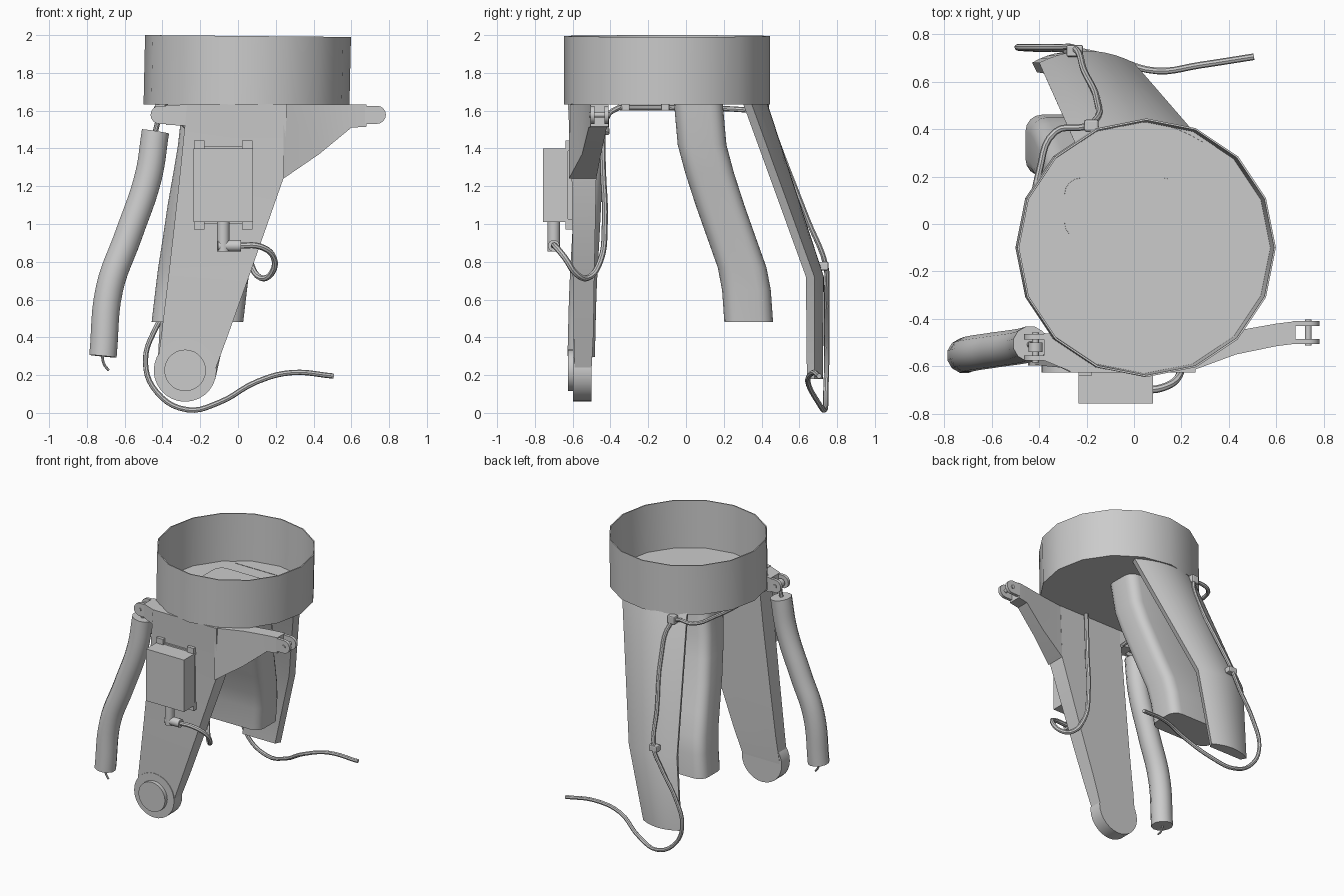
import bpy, bmesh, math
from mathutils import Vector

if "Cube" in bpy.data.objects:
    bpy.data.objects.remove(bpy.data.objects["Cube"])


def finish(name, bm, smooth=True):
    bmesh.ops.recalc_face_normals(bm, faces=bm.faces)
    me = bpy.data.meshes.new(name)
    bm.to_mesh(me)
    bm.free()
    ob = bpy.data.objects.new(name, me)
    bpy.context.collection.objects.link(ob)
    if smooth:
        bpy.ops.object.select_all(action='DESELECT')
        ob.select_set(True)
        bpy.context.view_layer.objects.active = ob
        bpy.ops.object.shade_smooth_by_angle(angle=math.radians(32))
    return ob


def loft(name, sections, smooth=True):
    """Skin a list of closed point loops and cap both ends."""
    bm = bmesh.new()
    rings = [[bm.verts.new(p) for p in s] for s in sections]
    n = len(rings[0])
    for a, b in zip(rings, rings[1:]):
        for i in range(n):
            j = (i + 1) % n
            bm.faces.new((a[i], a[j], b[j], b[i]))
    bm.faces.new(rings[0])
    bm.faces.new(rings[-1])
    return finish(name, bm, smooth)


def cyl(name, a, b, r, seg=20):
    a, d = Vector(a), Vector(b) - Vector(a)
    q = d.to_track_quat('Z', 'Y')
    ring = [q @ Vector((r * math.cos(t * math.tau / seg), r * math.sin(t * math.tau / seg), 0))
            for t in range(seg)]
    return loft(name, [[a + p for p in ring], [a + d + p for p in ring]])


def box(name, lo, hi, bevel=0.0):
    loop = [(lo[0], lo[1]), (hi[0], lo[1]), (hi[0], hi[1]), (lo[0], hi[1])]
    ob = loft(name, [[(x, y, z) for x, y in loop] for z in (lo[2], hi[2])], False)
    if bevel:
        m = ob.modifiers.new("bevel", 'BEVEL')
        m.width, m.segments = bevel, 2
    return ob


def tube(name, pts, r, sides=2, res=5):
    """Round hose through the given points."""
    cu = bpy.data.curves.new(name, 'CURVE')
    cu.dimensions = '3D'
    cu.bevel_depth, cu.bevel_resolution, cu.resolution_u = r, sides, res
    cu.use_fill_caps = True
    sp = cu.splines.new('BEZIER')
    sp.bezier_points.add(len(pts) - 1)
    for bp, p in zip(sp.bezier_points, pts):
        bp.co = p
        bp.handle_left_type = bp.handle_right_type = 'AUTO'
    tmp = bpy.data.objects.new(name, cu)
    bpy.context.collection.objects.link(tmp)
    bpy.context.view_layer.update()
    me = bpy.data.meshes.new_from_object(tmp.evaluated_get(bpy.context.evaluated_depsgraph_get()))
    bpy.data.objects.remove(tmp)
    bm = bmesh.new()
    bm.from_mesh(me)
    bmesh.ops.remove_doubles(bm, verts=bm.verts, dist=0.0001)
    return finish(name, bm)


# Open-topped 16-sided collar with floor, leaning very slightly
C = (0.045, -0.1)


def circle(r, z, dx=0.0):
    return [(C[0] + dx + r * math.cos(i * math.tau / 16), C[1] + r * math.sin(i * math.tau / 16),
             z - 0.005 * math.cos(i * math.tau / 16) * (z > 1.8)) for i in range(16)]


loft("collar", [circle(0.53, 1.64), circle(0.537, 1.995, 0.008), circle(0.545, 1.995, 0.008),
                circle(0.545, 1.632)])

# Main front leg: tapered slab
rows = [(1.635, -0.27, 0.26, -0.625, -0.47), (1.24, -0.31, 0.24, -0.605, -0.475),
        (0.75, -0.365, 0.068, -0.60, -0.485), (0.42, -0.405, -0.05, -0.595, -0.49),
        (0.23, -0.43, -0.12, -0.59, -0.50)]
loft("front_leg", [[(l, f, z), (r, f, z), (r, b, z), (l, b, z)] for z, l, r, f, b in rows])


def arm(name, stations):
    loft(name, [[(x, f, lo), (x, b, lo), (x, b, hi), (x, f, hi)] for x, f, b, lo, hi in stations])


# Swept arms at the top of the front leg
arm("right_arm", [(0.24, -0.62, -0.475, 1.24, 1.632), (0.43, -0.55, -0.45, 1.37, 1.632),
                  (0.60, -0.515, -0.42, 1.51, 1.632), (0.68, -0.505, -0.41, 1.515, 1.632)])
arm("left_arm", [(-0.27, -0.62, -0.47, 1.52, 1.632), (-0.38, -0.575, -0.46, 1.525, 1.63)])

# Fork lugs and pins at both arm tips
for side, x0, x1, ys in (("right", 0.67, 0.735, (-0.495, -0.42)),
                         ("left", -0.37, -0.415, (-0.565, -0.475))):
    for k, y in enumerate(ys):
        box(f"{side}_lug_{k}", (min(x0, x1), y - 0.011, 1.53), (max(x0, x1), y + 0.011, 1.626))
        cyl(f"{side}_lug_eye_{k}", (x1, y - 0.011, 1.578), (x1, y + 0.011, 1.578), 0.048, 16)
    cyl(f"{side}_pin", (x1, ys[0] - 0.018, 1.578), (x1, ys[1] + 0.018, 1.578), 0.014, 12)

# Round foot of the front leg with raised boss
cyl("foot_disc", (-0.28, -0.597, 0.225), (-0.28, -0.50, 0.225), 0.166, 28)
cyl("foot_boss", (-0.28, -0.625, 0.225), (-0.28, -0.59, 0.225), 0.11, 28)

# Hanging side tube with link and tail wire
tube("side_tube", [(-0.437, -0.505, 1.49), (-0.475, -0.515, 1.25), (-0.58, -0.53, 0.94),
                   (-0.68, -0.545, 0.66), (-0.715, -0.555, 0.30)], 0.075, 4, 6)
cyl("side_tube_link", (-0.44, -0.508, 1.48), (-0.415, -0.515, 1.58), 0.014, 10)
cyl("side_tube_eye", (-0.415, -0.54, 1.578), (-0.415, -0.50, 1.578), 0.03, 12)
tube("side_tube_wire", [(-0.72, -0.555, 0.31), (-0.71, -0.556, 0.26), (-0.685, -0.56, 0.225)], 0.007)

# Control box with mounting bracket and corner lugs
box("control_box", (-0.235, -0.757, 1.01), (0.08, -0.625, 1.40))
box("box_bracket", (-0.225, -0.627, 1.0), (0.07, -0.60, 1.41))
for i, x in enumerate((-0.205, 0.05)):
    for j, z in enumerate((1.415, 1.0)):
        box(f"box_lug_{i}{j}", (x - 0.028, -0.638, z - 0.028), (x + 0.028, -0.60, z + 0.026))

# Elbow fitting and cable passing behind the leg
cyl("elbow_down", (-0.078, -0.70, 1.02), (-0.078, -0.70, 0.855), 0.033, 14)
cyl("elbow_side", (-0.105, -0.70, 0.885), (0.015, -0.70, 0.885), 0.031, 14)
tube("box_cable", [(0.0, -0.70, 0.885), (0.12, -0.69, 0.88), (0.19, -0.64, 0.82), (0.175, -0.58, 0.735),
                   (0.12, -0.52, 0.715), (0.065, -0.455, 0.80), (0.045, -0.43, 1.0),
                   (0.045, -0.44, 1.3), (0.05, -0.445, 1.635)], 0.016)


def rounded_rect(cx, cy, z, w, d, r):
    pts = []
    for k, (sx, sy) in enumerate(((1, 1), (-1, 1), (-1, -1), (1, -1))):
        for s in range(5):
            t = math.pi / 2 * (k + s / 4)
            pts.append((cx + sx * (w / 2 - r) + r * math.cos(t),
                        cy + sy * (d / 2 - r) + r * math.sin(t), z))
    return pts


# Wide rounded duct sweeping backward
duct = [(1.645, -0.05, 0.065), (1.42, -0.075, 0.085), (1.27, -0.10, 0.125), (1.10, -0.13, 0.18),
        (0.93, -0.155, 0.24), (0.77, -0.18, 0.297), (0.65, -0.195, 0.32), (0.48, -0.215, 0.332)]
loft("duct", [rounded_rect(x, y, z, 0.485, 0.258, 0.07) for z, x, y in duct])


def d_section(z, xl, xr, y_in, y_edge, bulge):
    """Flat inside, shallow arc outside."""
    n = 10
    arc = [(xr + (xl - xr) * i / n, y_edge + bulge * (1 - (2 * i / n - 1) ** 2), z) for i in range(n + 1)]
    return [(xl + 0.02, y_in, z), (xr - 0.02, y_in, z)] + arc


# Rear leg: slanting then upright
loft("rear_leg", [d_section(1.643, -0.25, 0.29, 0.30, 0.345, 0.085),
                  d_section(0.72, -0.40, 0.0, 0.635, 0.68, 0.05),
                  d_section(0.18, -0.43, -0.12, 0.64, 0.68, 0.045)])

# Long rear cable, from loose end up the leg and along the collar floor
tube("rear_cable", [(0.505, 0.705, 0.195), (0.28, 0.67, 0.213), (0.10, 0.645, 0.165), (-0.10, 0.70, 0.055),
                    (-0.27, 0.735, 0.017), (-0.43, 0.74, 0.11), (-0.49, 0.745, 0.27), (-0.43, 0.745, 0.46),
                    (-0.32, 0.745, 0.64), (-0.25, 0.74, 0.78), (-0.21, 0.645, 1.02), (-0.155, 0.52, 1.34),
                    (-0.17, 0.43, 1.57), (-0.21, 0.41, 1.605), (-0.33, 0.39, 1.60), (-0.40, 0.22, 1.61),
                    (-0.43, 0.0, 1.615), (-0.42, -0.2, 1.615), (-0.38, -0.35, 1.615)], 0.014)
box("cable_clip_low", (-0.285, 0.705, 0.755), (-0.215, 0.755, 0.80), 0.008)
box("cable_clip_top", (-0.21, 0.39, 1.575), (-0.15, 0.44, 1.635), 0.008)

# Short feed wires and clips under the collar
tube("feed_wire", [(-0.38, -0.35, 1.62), (-0.34, -0.41, 1.58), (-0.24, -0.42, 1.48)], 0.014)
for i, y in enumerate((-0.32, -0.11)):
    box(f"floor_clip_{i}", (-0.44, y - 0.022, 1.60), (-0.37, y + 0.022, 1.64), 0.006)
